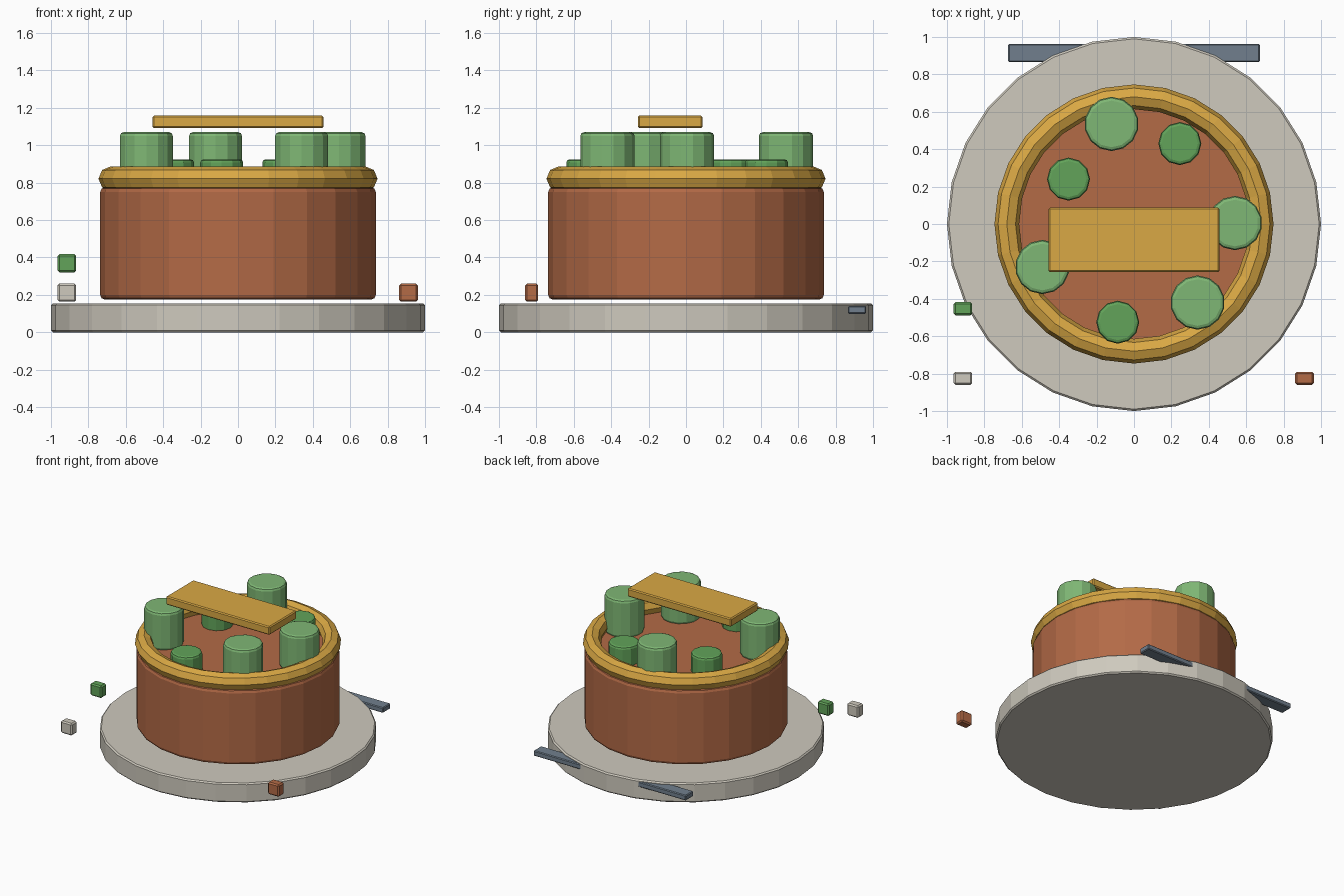
import bpy
from math import radians

if "Cube" in bpy.data.objects:
    bpy.data.objects.remove(bpy.data.objects["Cube"])


def material(name, r, g, b):
    # sRGB bytes to linear colour
    m = bpy.data.materials.new(name)
    m.diffuse_color = [(c / 255) ** 2.2 for c in (r, g, b)] + [1]
    m.use_nodes = True
    m.node_tree.nodes["Principled BSDF"].inputs["Base Color"].default_value = m.diffuse_color
    return m


STONE = material("stone", 205, 200, 188)
CLAY = material("clay", 178, 106, 72)
GOLD = material("gold", 217, 167, 70)
LEAF = material("light_green", 126, 182, 116)
DARK_LEAF = material("dark_green", 98, 162, 90)
STEEL = material("steel", 112, 126, 140)


def finish(name, mat, bevel=0, segments=1):
    o = bpy.context.object
    o.name = name
    o.data.materials.append(mat)
    if bevel:
        m = o.modifiers.new("bevel", 'BEVEL')
        m.width = bevel
        m.segments = segments
        m.limit_method = 'ANGLE'
        m.angle_limit = radians(45)
    return o


def disc(name, x, y, z0, z1, r, sides, mat, bevel, segments=1):
    bpy.ops.mesh.primitive_cylinder_add(vertices=sides, radius=r, depth=z1 - z0,
                                        location=(x, y, (z0 + z1) / 2))
    return finish(name, mat, bevel, segments)


def block(name, centre, size, mat, bevel=0.008):
    bpy.ops.mesh.primitive_cube_add(size=1, location=centre)
    o = finish(name, mat, bevel)
    for v in o.data.vertices:
        v.co = [c * s for c, s in zip(v.co, size)]
    return o


# Base plate and the pot hovering just above it
disc("base_plate", 0, 0, 0, 0.155, 1.0, 28, STONE, 0.01)
disc("pot_body", 0, 0, 0.175, 0.775, 0.737, 24, CLAY, 0.025, 2)

# Faceted rim ring
bpy.ops.mesh.primitive_torus_add(major_segments=28, minor_segments=8,
                                 major_radius=0.68, minor_radius=0.066,
                                 location=(0, 0, 0.821))
finish("rim", GOLD)

# Tall and short plants
for i, (x, y) in enumerate([(-0.12, 0.535), (0.54, 0.005), (0.34, -0.42), (-0.49, -0.23)]):
    disc(f"tall_plant_{i + 1}", x, y, 0.77, 1.07, 0.145, 14, LEAF, 0.02, 2)
for i, (x, y) in enumerate([(0.245, 0.43), (-0.35, 0.24), (-0.087, -0.525)]):
    disc(f"short_plant_{i + 1}", x, y, 0.76, 0.925, 0.115, 12, DARK_LEAF, 0.018, 2)

# Floating plank and the bar through the back of the base
block("top_plank", (0, -0.085, 1.125), (0.915, 0.345, 0.067), GOLD)
block("back_bar", (0, 0.915, 0.12), (1.345, 0.097, 0.042), STEEL, 0.006)

# Small loose blocks
block("pale_block", (-0.915, -0.825, 0.212), (0.1, 0.07, 0.097), STONE, 0.01)
block("green_block", (-0.915, -0.453, 0.369), (0.1, 0.07, 0.097), DARK_LEAF, 0.01)
block("clay_block", (0.912, -0.825, 0.212), (0.1, 0.07, 0.097), CLAY, 0.01)
